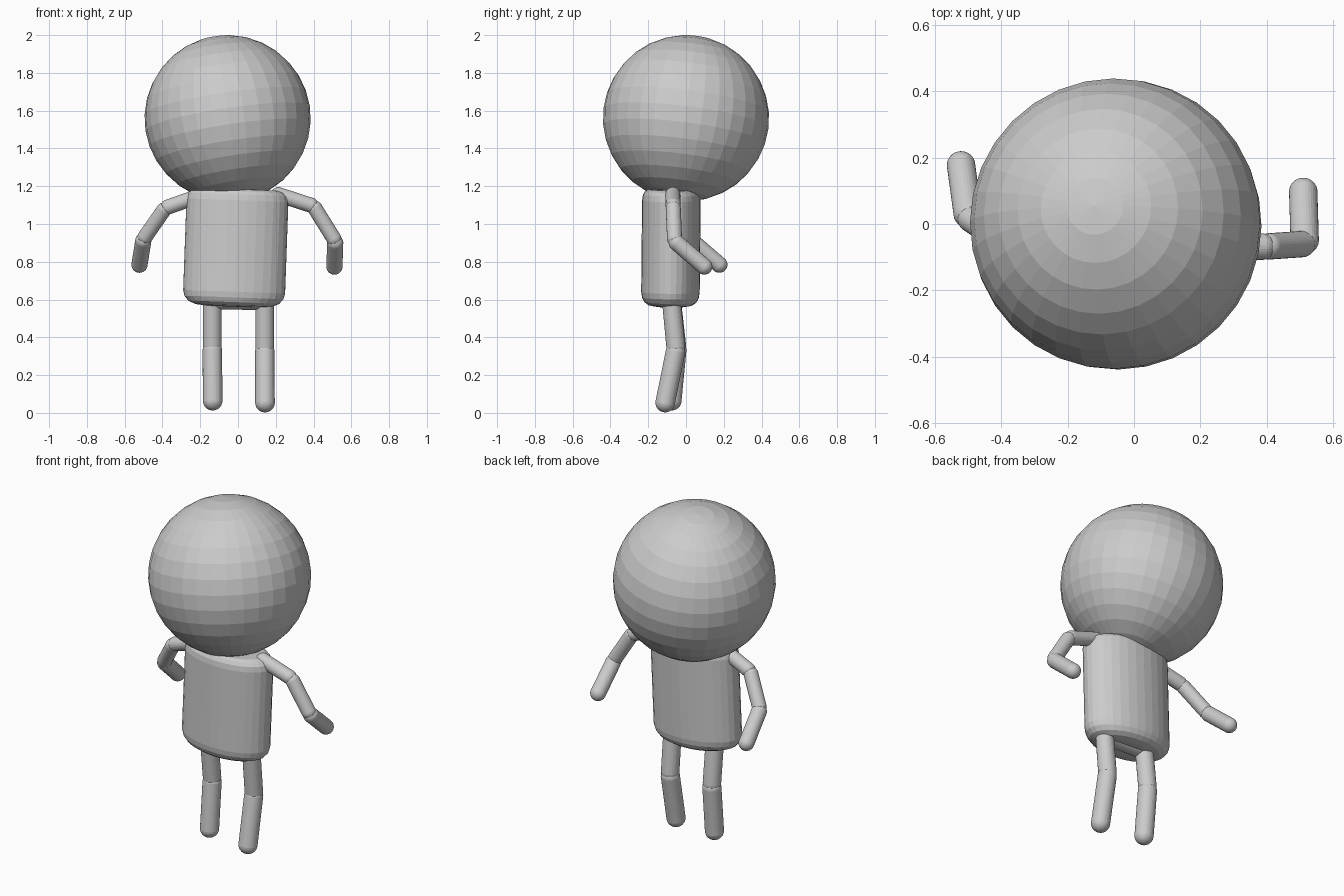
import bpy, bmesh, math
from mathutils import Vector

if "Cube" in bpy.data.objects:
    bpy.data.objects.remove(bpy.data.objects["Cube"])

GREY = (0.6, 0.6, 0.6, 1)
grey = bpy.data.materials.new("plain grey")
grey.use_nodes = True
grey.diffuse_color = GREY
grey.node_tree.nodes["Principled BSDF"].inputs["Base Color"].default_value = GREY


def finish(name, bm, location, direction=(0, 0, 1)):
    """Turn a z-aligned bmesh into an object whose axis follows direction."""
    bmesh.ops.recalc_face_normals(bm, faces=bm.faces)
    mesh = bpy.data.meshes.new(name)
    bm.to_mesh(mesh)
    bm.free()
    mesh.materials.append(grey)
    obj = bpy.data.objects.new(name, mesh)
    obj.location = location
    obj.rotation_mode = 'QUATERNION'
    obj.rotation_quaternion = Vector((0, 0, 1)).rotation_difference(Vector(direction))
    bpy.context.collection.objects.link(obj)
    return obj


def capsule(name, start, end, radius):
    """Cylinder with hemispherical ends centred on start and end."""
    start, end = Vector(start), Vector(end)
    axis = end - start
    bm = bmesh.new()
    bmesh.ops.create_uvsphere(bm, u_segments=32, v_segments=15, radius=radius)
    for v in bm.verts:
        v.co.z += math.copysign(axis.length / 2, v.co.z)
    return finish(name, bm, (start + end) / 2, axis)


def limb(names, joints, radii):
    """Chain of capsules that leave a small groove at each joint."""
    for i, name in enumerate(names):
        a, b = Vector(joints[i]), Vector(joints[i + 1])
        step = (b - a).normalized() * 0.015
        capsule(name, a + step, b - step, radii[i])


# Head: faceted ball with a slightly tilted pole
bm = bmesh.new()
bmesh.ops.create_uvsphere(bm, u_segments=32, v_segments=16, radius=0.44)
finish("head", bm, (-0.055, 0, 1.56), (-0.15, 0.125, 1))

# Body: oval barrel with rounded rims, leaning a little
profile = [(0.5, -0.313), (0.75, -0.306), (0.89, -0.29), (0.97, -0.265), (1, -0.235),
           (1, 0.25), (0.97, 0.28), (0.9, 0.298), (0.8, 0.308)]
bm = bmesh.new()
rings = []
for r, z in profile:
    rings.append([bm.verts.new((0.27 * r * math.cos(t), 0.155 * r * math.sin(t), z))
                  for t in (math.tau * i / 32 for i in range(32))])
for low, high in zip(rings, rings[1:]):
    for i in range(32):
        j = (i + 1) % 32
        bm.faces.new((low[i], low[j], high[j], high[i]))
bm.faces.new(rings[0][::-1])
bm.faces.new(rings[-1])
finish("body", bm, (-0.012, -0.08, 0.875), (0.036, 0.01, 1))

# Hips: crossbar joining the legs
capsule("hips", (-0.137, -0.08, 0.602), (0.145, -0.08, 0.598), 0.054)

# Arms
for side, joints in (
    ("left", [(0.2, -0.07, 1.16), (0.4, -0.068, 1.095), (0.515, -0.06, 0.91), (0.51, 0.108, 0.765)]),
    ("right", [(-0.2, -0.08, 1.15), (-0.385, -0.055, 1.085), (-0.5, 0.02, 0.92), (-0.523, 0.188, 0.775)]),
):
    limb([side + "_shoulder", side + "_upper_arm", side + "_forearm"], joints, (0.04, 0.04, 0.043))

# Legs
for side, joints in (
    ("left", [(0.142, -0.077, 0.59), (0.142, -0.053, 0.337), (0.143, -0.113, 0.04)]),
    ("right", [(-0.136, -0.077, 0.6), (-0.136, -0.048, 0.345), (-0.134, -0.077, 0.05)]),
):
    limb([side + "_thigh", side + "_shin"], joints, (0.05, 0.052))
